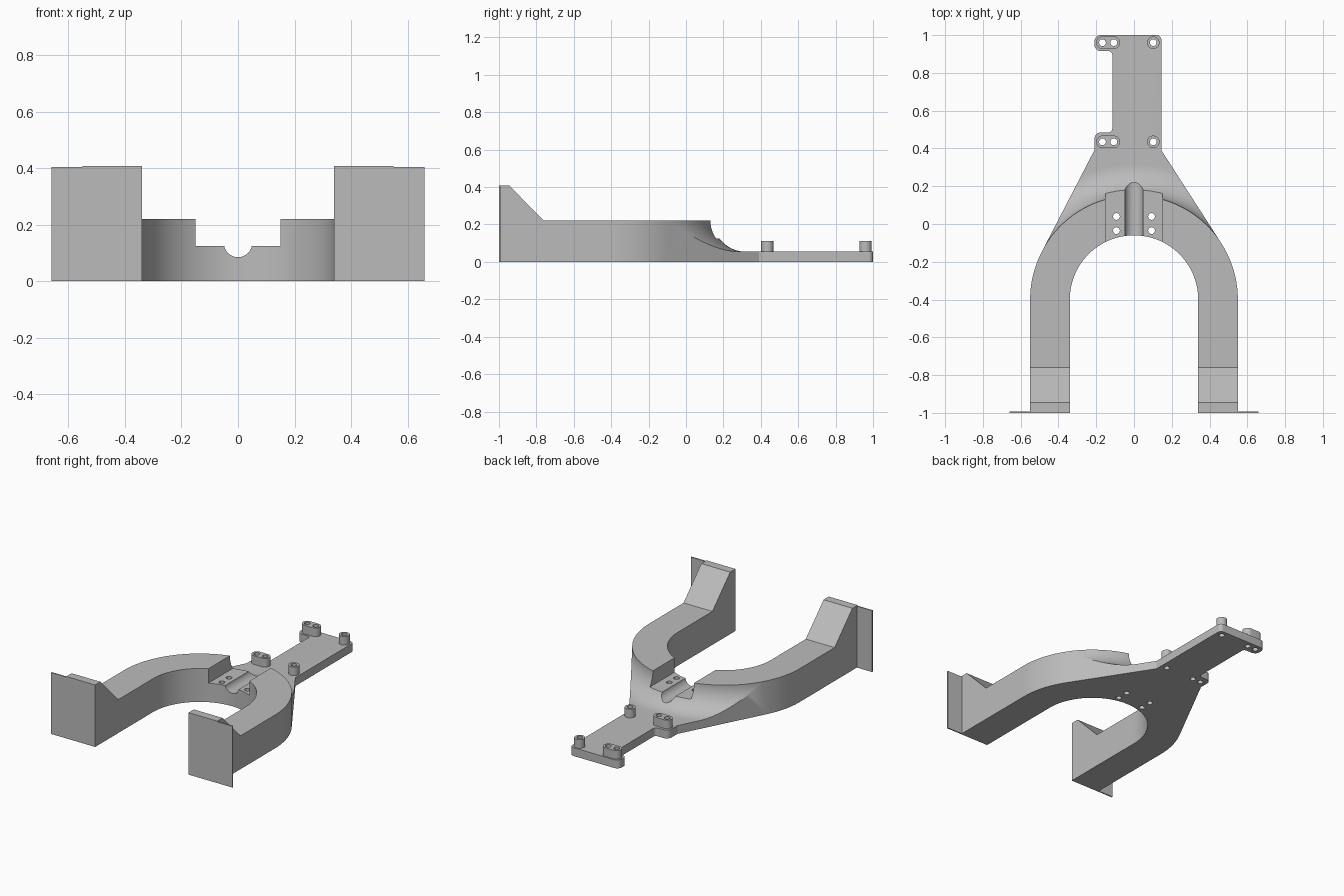
import bpy, bmesh
from math import sin, cos, pi, radians, atan2, acos, hypot
from mathutils import Vector

cube = bpy.data.objects.get("Cube")
if cube:
    bpy.data.objects.remove(cube, do_unlink=True)

grey = bpy.data.materials.new("plain grey")
grey.use_nodes = True
GREY = (0.5, 0.5, 0.5, 1)
grey.diffuse_color = GREY
grey.node_tree.nodes["Principled BSDF"].inputs["Base Color"].default_value = GREY

CY = -0.4                  # centre of the arch
R_IN, R_OUT = 0.34, 0.55
TOP, PLATE = 0.22, 0.055
HOLE = 0.018


def finish(name, bm):
    bmesh.ops.recalc_face_normals(bm, faces=bm.faces)
    mesh = bpy.data.meshes.new(name)
    bm.to_mesh(mesh)
    bm.free()
    mesh.materials.append(grey)
    ob = bpy.data.objects.new(name, mesh)
    bpy.context.collection.objects.link(ob)
    return ob


def add_prism(bm, pts, lo, hi, axis="z"):
    place = {"z": lambda a, b, h: (a, b, h),
             "x": lambda a, b, h: (h, a, b),
             "y": lambda a, b, h: (a, h, b)}[axis]
    low, high = [[bm.verts.new(place(a, b, h)) for a, b in pts] for h in (lo, hi)]
    bm.faces.new(low)
    bm.faces.new(high)
    for i in range(len(pts)):
        j = (i + 1) % len(pts)
        bm.faces.new((low[i], low[j], high[j], high[i]))


def prism(name, pts, lo, hi, axis="z"):
    bm = bmesh.new()
    add_prism(bm, pts, lo, hi, axis)
    return finish(name, bm)


def arc(cx, cy, r, a0, a1, n):
    return [(cx + r * cos(a0 + (a1 - a0) * i / n),
             cy + r * sin(a0 + (a1 - a0) * i / n)) for i in range(n + 1)]


def circle(cx, cy, r, n=32):
    return arc(cx, cy, r, 0, 2 * pi, n)[:-1]


def rounded(before, corner, after, r, n=8):
    """Round a square corner of an outline."""
    p = Vector(corner)
    u, v = (Vector(before) - p).normalized(), (Vector(after) - p).normalized()
    return [tuple(p + u * r * (1 - sin(t)) + v * r * (1 - cos(t)))
            for t in (i * pi / 2 / n for i in range(n + 1))]


def tangent_angle(x, y, side):
    dx, dy = x, y - CY
    return atan2(dy, dx) + side * acos(R_OUT / hypot(dx, dy))


def boolean(ob, tool, keep=False):
    mod = ob.modifiers.new("cut", "BOOLEAN")
    mod.operation, mod.solver, mod.object = "DIFFERENCE", "EXACT", tool
    bpy.context.view_layer.objects.active = ob
    bpy.ops.object.modifier_apply(modifier=mod.name)
    if not keep:
        bpy.data.objects.remove(tool, do_unlink=True)


# Frame outline: two legs, arch, tapering neck and plate with two ears
NECK_R, NECK_L, NECK_Y = 0.145, -0.21, 0.39
EDGE = -0.115
plate = [(NECK_R, 1), (NECK_L, 1), (NECK_L, 0.915), (EDGE, 0.915),
         (EDGE, 0.485), (NECK_L, 0.485), (NECK_L, NECK_Y)]
radii = [0.025, 0.035, 0.035, 0.02, 0.02, 0.035]
outline = [(-R_OUT, -1), (-R_IN, -1)]
outline += arc(0, CY, R_IN, pi, 0, 64)
outline += [(R_IN, -1), (R_OUT, -1)]
outline += arc(0, CY, R_OUT, 0, tangent_angle(NECK_R, NECK_Y, -1), 20)
chain = [(NECK_R, NECK_Y)] + plate
outline.append(chain[0])
for i, r in enumerate(radii):
    outline += rounded(chain[i], chain[i + 1], chain[i + 2], r)
outline.append(chain[-1])
outline += arc(0, CY, R_OUT, tangent_angle(NECK_L, NECK_Y, 1), pi, 20)
frame = prism("arch_frame", outline, 0, TOP)

# Concave sweep that lowers the arch down to the thin plate
fr = TOP - PLATE
start = R_OUT + 0.001
profile = [(start, 0.5)] + arc(start + fr, TOP, fr, pi, 1.5 * pi, 24)
profile += [(1.8, PLATE), (1.8, 0.5)]
bm = bmesh.new()
STEPS = 80
rings = []
for s in range(STEPS + 1):
    a = radians(15 + 150 * s / STEPS)
    rings.append([bm.verts.new((r * cos(a), CY + r * sin(a), z)) for r, z in profile])
for one, two in zip(rings, rings[1:]):
    for i in range(len(profile)):
        j = (i + 1) % len(profile)
        bm.faces.new((one[i], one[j], two[j], two[i]))
bm.faces.new(rings[0])
bm.faces.new(rings[-1])
boolean(frame, finish("sweep_cutter", bm))

# Saddle notch and round groove through the crown of the arch
boolean(frame, prism("notch_cutter", [(-0.15, 0.125), (0.15, 0.125), (0.15, 0.5), (-0.15, 0.5)],
                     -0.2, 0.35, "y"))
boolean(frame, prism("groove_cutter", circle(0, 0.135, 0.05, 48), -0.2, 0.45, "y"))

# Screw holes through the saddle, plate and bosses
ROWS = (0.435, 0.96)
holes = [(sx * 0.093, y) for sx in (-1, 1) for y in (-0.035, 0.04)]
holes += [(x, y) for x in (-0.167, -0.107, 0.102) for y in ROWS]
bm = bmesh.new()
for x, y in holes:
    add_prism(bm, circle(x, y, HOLE, 24), -0.1, 0.3)
hole_cutter = finish("hole_cutter", bm)
boolean(frame, hole_cutter, keep=True)

# Raised bosses on the plate: a double one and a single one in each row
parts = [frame]
BOSS = 0.033
for row, y in zip(("inner", "outer"), ROWS):
    slot = arc(-0.107, y, BOSS, -pi / 2, pi / 2, 16) + arc(-0.167, y, BOSS, pi / 2, 1.5 * pi, 16)
    for kind, shape in (("double", slot), ("single", circle(0.102, y, BOSS))):
        boss = prism(f"{row}_{kind}_boss", shape, PLATE - 0.01, 0.112)
        boolean(boss, hole_cutter, keep=True)
        parts.append(boss)
bpy.data.objects.remove(hole_cutter, do_unlink=True)

# Raised leg ends with a sloped back, and thin outward flanges
ramp = [(-1, TOP), (-0.76, TOP), (-0.945, 0.408), (-1, 0.408)]
flange = [(-1, 0), (-0.992, 0), (-0.992, 0.404), (-1, 0.404)]
for side, s in (("left", 1), ("right", -1)):
    parts.append(prism(f"{side}_leg_ramp", ramp, s * R_IN, s * R_OUT, "x"))
    parts.append(prism(f"{side}_end_flange", flange, s * R_OUT, s * 0.66, "x"))

# Smooth curved walls, keep corners crisp
bpy.ops.object.select_all(action="DESELECT")
for ob in parts:
    ob.select_set(True)
bpy.context.view_layer.objects.active = frame
bpy.ops.object.shade_smooth_by_angle(angle=radians(25))
